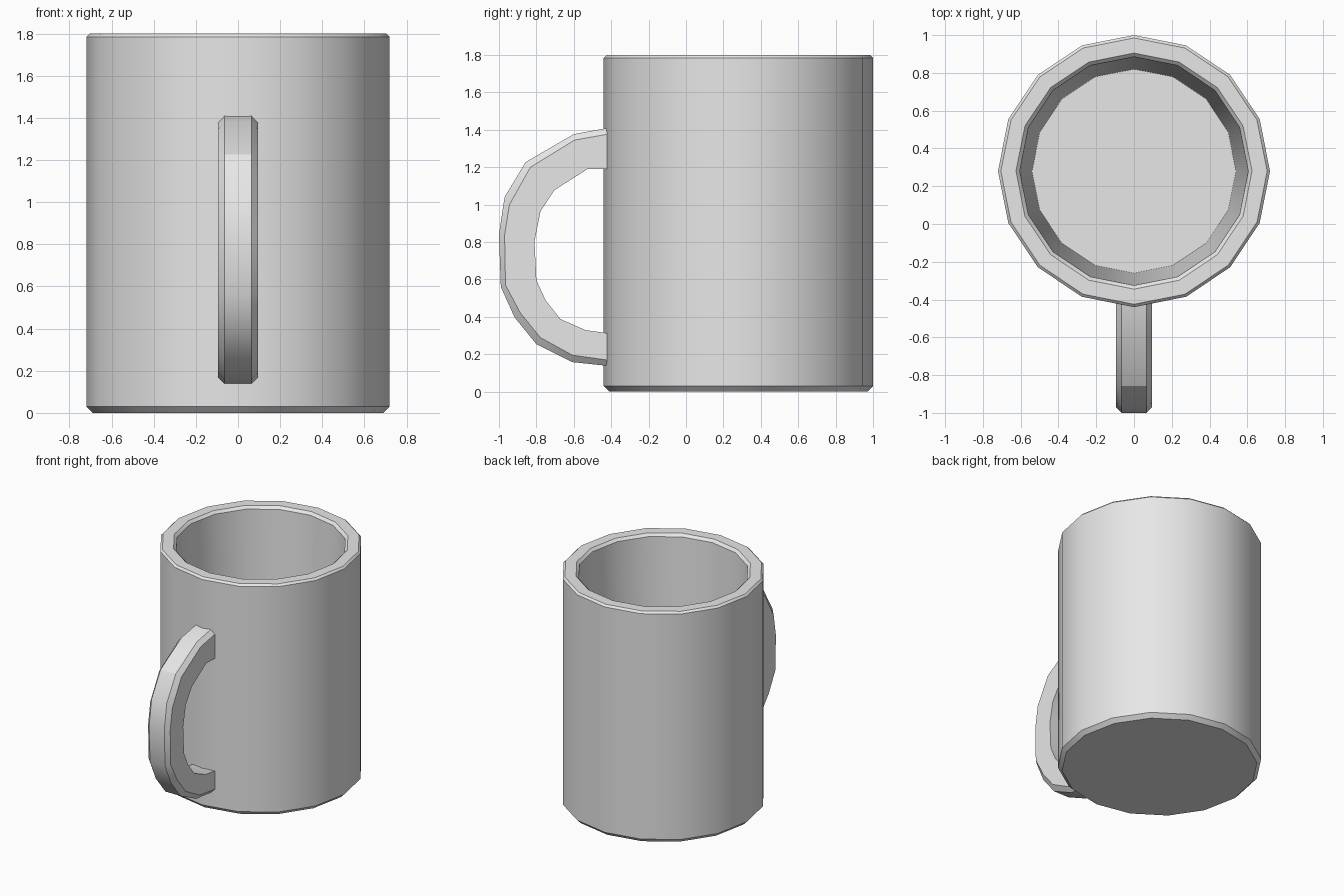
import bpy, bmesh, math

if "Cube" in bpy.data.objects:
    bpy.data.objects.remove(bpy.data.objects["Cube"], do_unlink=True)

SIDES = 16
CENTRE_Y = 0.28

grey = bpy.data.materials.new("light_grey")
grey.use_nodes = True
grey.diffuse_color = (0.8, 0.8, 0.8, 1)
grey.node_tree.nodes["Principled BSDF"].inputs["Base Color"].default_value = (0.8, 0.8, 0.8, 1)


def finish(bm, name, angle):
    """Turn a bmesh into a shaded, coloured object."""
    bmesh.ops.recalc_face_normals(bm, faces=bm.faces)
    mesh = bpy.data.meshes.new(name)
    bm.to_mesh(mesh)
    bm.free()
    mesh.materials.append(grey)
    obj = bpy.data.objects.new(name, mesh)
    bpy.context.collection.objects.link(obj)
    bpy.ops.object.select_all(action='DESELECT')
    obj.select_set(True)
    bpy.context.view_layer.objects.active = obj
    bpy.ops.object.shade_smooth_by_angle(angle=math.radians(angle))
    return obj


def loft(bm, rings, closed):
    """Bridge successive vertex rings with quads and cap both ends."""
    loops = [[bm.verts.new(p) for p in ring] for ring in rings]
    n = len(loops[0])
    for a, b in zip(loops, loops[1:]):
        for i in range(n):
            j = (i + 1) % n
            bm.faces.new((a[i], a[j], b[j], b[i]))
    if closed:
        bm.faces.new(loops[0])
        bm.faces.new(loops[-1])


# Cup: outer wall, chamfered rim and tapered inside, as (radius, height)
profile = [(0.69, 0.0), (0.72, 0.03), (0.72, 1.785), (0.705, 1.8),
           (0.625, 1.8), (0.605, 1.78), (0.54, 0.1)]
bm = bmesh.new()
rings = []
for r, z in profile:
    angles = [math.tau * i / SIDES for i in range(SIDES)]
    rings.append([(r * math.cos(a), CENTRE_Y + r * math.sin(a), z) for a in angles])
loft(bm, rings, True)
finish(bm, "cup", 30)

# Handle: outer face, chamfer edge and inner face, as (y, z) from top to bottom
outer = [(-0.39, 1.41), (-0.60, 1.377), (-0.858, 1.227), (-0.97, 1.04), (-1.0, 0.842),
         (-0.99, 0.56), (-0.917, 0.398), (-0.80, 0.254), (-0.607, 0.158), (-0.39, 0.135)]
chamfer = [(-0.39, 1.382), (-0.596, 1.345), (-0.832, 1.20), (-0.944, 1.0), (-0.97, 0.837),
           (-0.965, 0.57), (-0.885, 0.42), (-0.778, 0.289), (-0.607, 0.195), (-0.39, 0.165)]
inner = [(-0.39, 1.19), (-0.527, 1.19), (-0.703, 1.078), (-0.778, 0.965), (-0.81, 0.805),
         (-0.80, 0.596), (-0.751, 0.489), (-0.671, 0.388), (-0.537, 0.329), (-0.39, 0.309)]
# The first vertex is lifted so the top edge reaches full height at the cup wall
outer[0] = (-0.39, 1.415)
bm = bmesh.new()
rings = []
for o, c, i in zip(outer, chamfer, inner):
    half = [(0.065, *o), (0.095, *c), (0.095, *i)]
    rings.append(half + [(-x, y, z) for x, y, z in reversed(half)])
loft(bm, rings, True)
finish(bm, "handle", 27)
